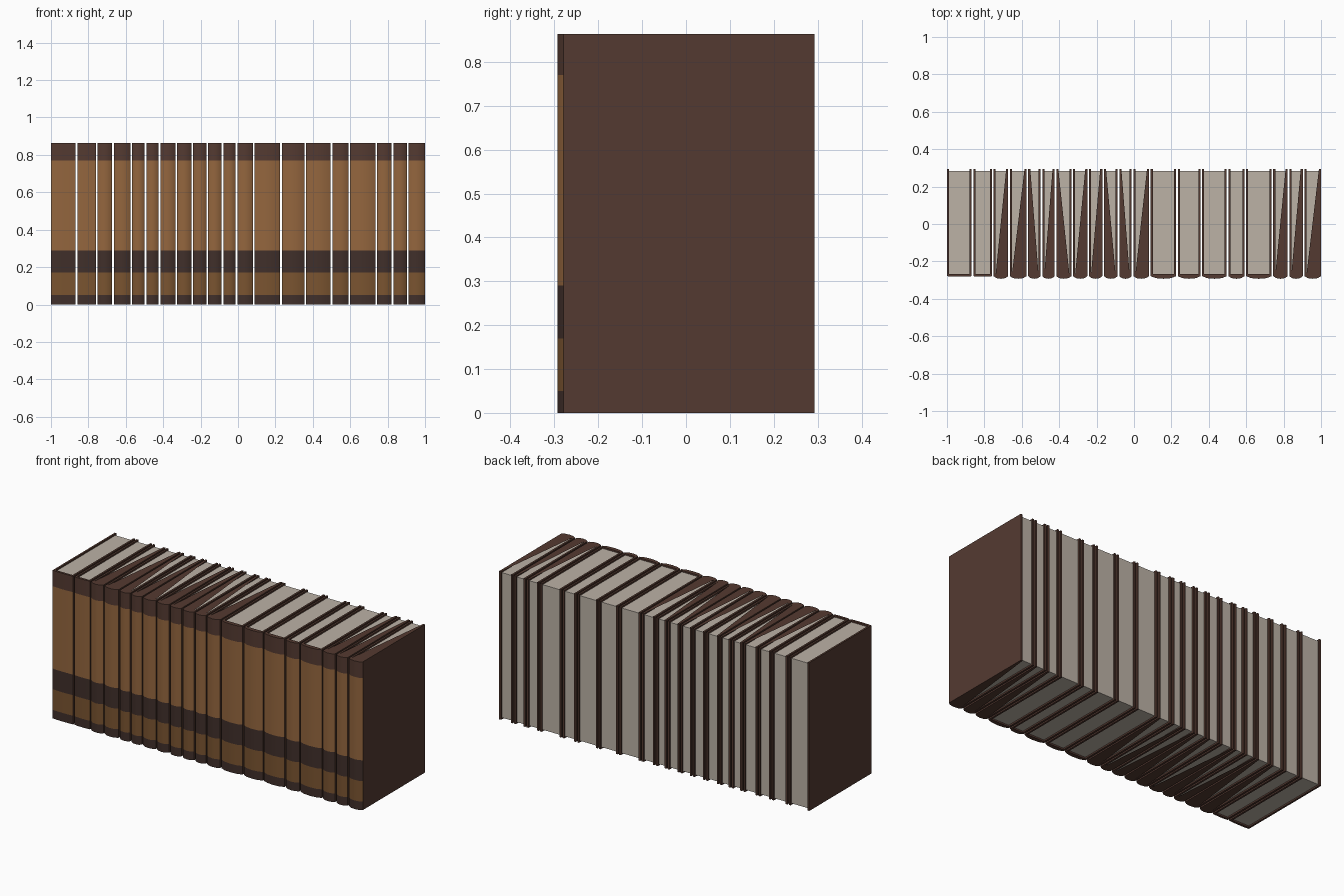
import bpy
import bmesh
import math

cube = bpy.data.objects.get("Cube")
if cube:
    bpy.data.objects.remove(cube, do_unlink=True)


def make_material(name, rgb):
    """Flat material from an sRGB colour in 0-255."""
    linear = [((c / 255 + 0.055) / 1.055) ** 2.4 for c in rgb] + [1]
    mat = bpy.data.materials.new(name)
    mat.use_nodes = True
    mat.diffuse_color = linear
    mat.node_tree.nodes["Principled BSDF"].inputs["Base Color"].default_value = linear
    return mat


leather = make_material("dark brown leather", (84, 58, 49))
tan = make_material("tan spine", (148, 102, 62))
band = make_material("dark spine band", (64, 47, 42))
low_tan = make_material("lower spine tan", (122, 84, 48))
paper = make_material("paper", (188, 178, 166))
COVER_MATERIALS = [leather, tan, band, low_tan]

# Shared book dimensions
HEIGHT, BACK, FRONT = 0.863, 0.293, -0.279
THICK, GAP, INSET = 0.011, 0.009, 0.009
LEVELS = [0, 0.05, 0.17, 0.29, 0.77, HEIGHT]
BAND_INDEX = [2, 3, 2, 1, 0]      # spine colour between successive levels

# Borders between neighbouring books, and which have a folded flap (L or R)
BORDERS = [-1.004, -0.863, -0.755, -0.668, -0.57, -0.495, -0.42, -0.33,
           -0.245, -0.165, -0.083, -0.008, 0.085, 0.23, 0.36, 0.5, 0.595,
           0.74, 0.826, 0.907, 1.004]
FLAPS = "--RRLRLRRLLR-----RRR"


def finish(name, bm, materials, smooth=False):
    bmesh.ops.remove_doubles(bm, verts=bm.verts, dist=0.00001)
    mesh = bpy.data.meshes.new(name)
    bm.to_mesh(mesh)
    bm.free()
    for mat in materials:
        mesh.materials.append(mat)
    obj = bpy.data.objects.new(name, mesh)
    bpy.context.collection.objects.link(obj)
    if smooth:
        bpy.ops.object.select_all(action='DESELECT')
        obj.select_set(True)
        bpy.context.view_layer.objects.active = obj
        bpy.ops.object.shade_smooth_by_angle(angle=math.radians(35))
    return obj


def add_face(bm, points, index=0):
    face = bm.faces.new([bm.verts.new(p) for p in points])
    face.material_index = index


def wall(bm, a, b, z0, z1, index=0):
    add_face(bm, [(*a, z0), (*b, z0), (*b, z1), (*a, z1)], index)


def build_cover(name, x0, x1, bulge, flap):
    """U-shaped binding: two boards joined by a slightly rounded spine."""
    bm = bmesh.new()
    spine = [(x0 + (x1 - x0) * t, FRONT - bulge * d)
             for t, d in ((0, 0), (0.2, 0.75), (0.5, 1), (0.8, 0.75), (1, 0))]
    in0, in1, in_y = x0 + THICK, x1 - THICK, FRONT + THICK
    lining = [(in0 + (in1 - in0) * t, in_y) for t in (0, 0.2, 0.5, 0.8, 1)]
    outer = [(x0, BACK)] + spine + [(x1, BACK)]
    inner = [(in0, BACK)] + lining + [(in1, BACK)]
    last = len(outer) - 2
    for i in range(last + 1):
        a, b, c, d = outer[i], outer[i + 1], inner[i + 1], inner[i]
        # outer surface in horizontal bands, coloured only on the spine
        for z0, z1, index in zip(LEVELS, LEVELS[1:], BAND_INDEX):
            wall(bm, a, b, z0, z1, index if 0 < i < last else 0)
        wall(bm, c, d, 0, HEIGHT)
        add_face(bm, [(*p, HEIGHT) for p in (a, b, c, d)])
        add_face(bm, [(*p, 0) for p in (d, c, b, a)])
    wall(bm, inner[0], outer[0], 0, HEIGHT)
    wall(bm, outer[-1], inner[-1], 0, HEIGHT)
    # triangular flap over the page ends, top and bottom
    if flap != "-":
        tip = inner[0] if flap == "L" else inner[-1]
        corners = [lining[0], lining[-1], tip]
        add_face(bm, [(*p, HEIGHT) for p in corners])
        add_face(bm, [(*p, 0) for p in reversed(corners)])
    finish(name, bm, COVER_MATERIALS, smooth=True)


def build_pages(name, x0, x1):
    """Plain page block set in from the boards."""
    bm = bmesh.new()
    bmesh.ops.create_cube(bm, size=1)
    low = (x0 + THICK, FRONT + THICK, INSET)
    high = (x1 - THICK, BACK - INSET, HEIGHT - INSET)
    for v in bm.verts:
        v.co = [lo + (hi - lo) * (c + 0.5) for lo, hi, c in zip(low, high, v.co)]
    finish(name, bm, [paper])


# Row of books
for n, flap in enumerate(FLAPS):
    left = BORDERS[n] + GAP / 2
    right = BORDERS[n + 1] - GAP / 2
    bulge = 0.003 if n < 2 else 0.014
    build_cover(f"book_cover_{n + 1}", left, right, bulge, flap)
    build_pages(f"book_pages_{n + 1}", left, right)
